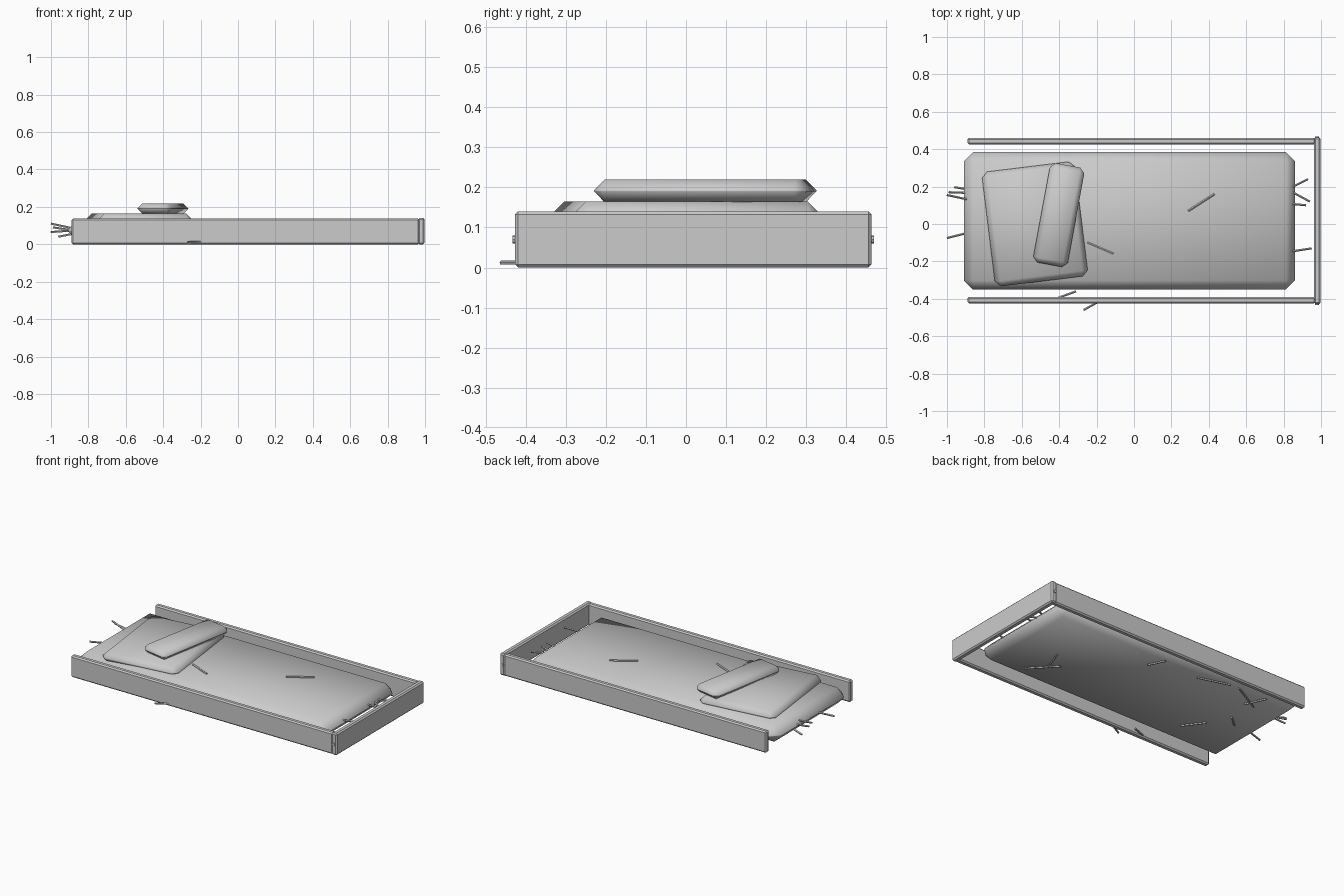
import bpy
import bmesh
from math import radians
from mathutils import Vector

cube = bpy.data.objects.get("Cube")
if cube:
    bpy.data.objects.remove(cube, do_unlink=True)

grey = bpy.data.materials.new("plain_grey")
grey.use_nodes = True
grey.diffuse_color = (0.6, 0.6, 0.6, 1)
grey.node_tree.nodes["Principled BSDF"].inputs["Base Color"].default_value = (0.6, 0.6, 0.6, 1)


def add_object(name, bm, smooth=False):
    mesh = bpy.data.meshes.new(name)
    bm.to_mesh(mesh)
    bm.free()
    mesh.materials.append(grey)
    for face in mesh.polygons:
        face.use_smooth = smooth
    obj = bpy.data.objects.new(name, mesh)
    bpy.context.collection.objects.link(obj)
    return obj


def bevelled_box(name, centre, size, bevel, turn=0, smooth=False):
    bm = bmesh.new()
    bmesh.ops.create_cube(bm, size=1)
    bmesh.ops.scale(bm, vec=size, verts=bm.verts)
    bmesh.ops.bevel(bm, geom=bm.edges[:], offset=bevel, segments=1,
                    profile=0.5, affect='EDGES', clamp_overlap=True)
    obj = add_object(name, bm, smooth)
    obj.location = centre
    obj.rotation_euler.z = radians(turn)
    return obj


def rod(name, start, end, radius, sides):
    start, end = Vector(start), Vector(end)
    bm = bmesh.new()
    bmesh.ops.create_cone(bm, cap_ends=True, segments=sides, radius1=radius,
                          radius2=radius, depth=(end - start).length)
    obj = add_object(name, bm)
    obj.location = (start + end) / 2
    obj.rotation_euler = (end - start).to_track_quat('Z', 'Y').to_euler()
    return obj


# Wooden frame: two side rails and one end board, with a nail at each corner
for side, y, out in (("right", -0.407, -1), ("left", 0.443, 1)):
    bevelled_box(side + "_rail", (0.04, y, 0.069), (1.86, 0.035, 0.138), 0.008)
    rod(side + "_nail", (0.978, y, 0.07), (0.978, y + out * 0.026, 0.07), 0.01, 8)
bevelled_box("end_board", (0.98, 0.018, 0.07), (0.036, 0.89, 0.14), 0.008)

# Soft bedding
bevelled_box("mattress", (-0.025, 0.017, 0.073), (1.77, 0.736, 0.106), 0.05, 0, True)
bevelled_box("folded_blanket", (-0.53, 0, 0.132), (0.5, 0.617, 0.066), 0.03, 7, True)
bevelled_box("pillow", (-0.402, 0.048, 0.191), (0.187, 0.54, 0.056), 0.027, -10.5, True)

# Loose straws on top of the mattress
top_straws = [((0.29, 0.07), (0.43, 0.16)), ((-0.25, -0.1), (-0.11, -0.16))]
# Straws poking out underneath
under_straws = [
    ((0.1, 0.24), (0.05, 0.34)), ((-0.21, 0.31), (-0.41, 0.37)),
    ((-0.47, 0.37), (-0.67, 0.26)), ((-0.61, 0.25), (-0.67, 0.38)),
    ((-0.49, -0.17), (-0.58, -0.05)), ((-0.65, 0.09), (-0.72, 0.03)),
    ((0.61, -0.24), (0.47, -0.09)), ((0.52, -0.14), (0.57, 0)),
    ((-0.31, -0.36), (-0.42, -0.4)), ((-0.27, -0.46), (-0.18, -0.41)),
]
for name, straws, z in (("top_straw", top_straws, 0.128), ("under_straw", under_straws, 0.012)):
    for a, b in straws:
        rod(name, (*a, z), (*b, z), 0.006, 5)

# Straws sticking out of both ends
end_straws = [
    ((-1, 0.155, 0.11), (-0.86, 0.125, 0.08)), ((-0.99, 0.17, 0.09), (-0.86, 0.165, 0.07)),
    ((-0.96, 0.197, 0.04), (-0.86, 0.18, 0.06)), ((-1, -0.075, 0.065), (-0.86, -0.04, 0.075)),
    ((0.93, 0.24, 0.08), (0.83, 0.19, 0.08)), ((0.94, 0.12, 0.07), (0.83, 0.18, 0.08)),
    ((0.92, 0.1, 0.09), (0.82, 0.11, 0.08)), ((0.95, -0.13, 0.09), (0.82, -0.15, 0.08)),
]
for a, b in end_straws:
    rod("end_straw", a, b, 0.006, 5)
